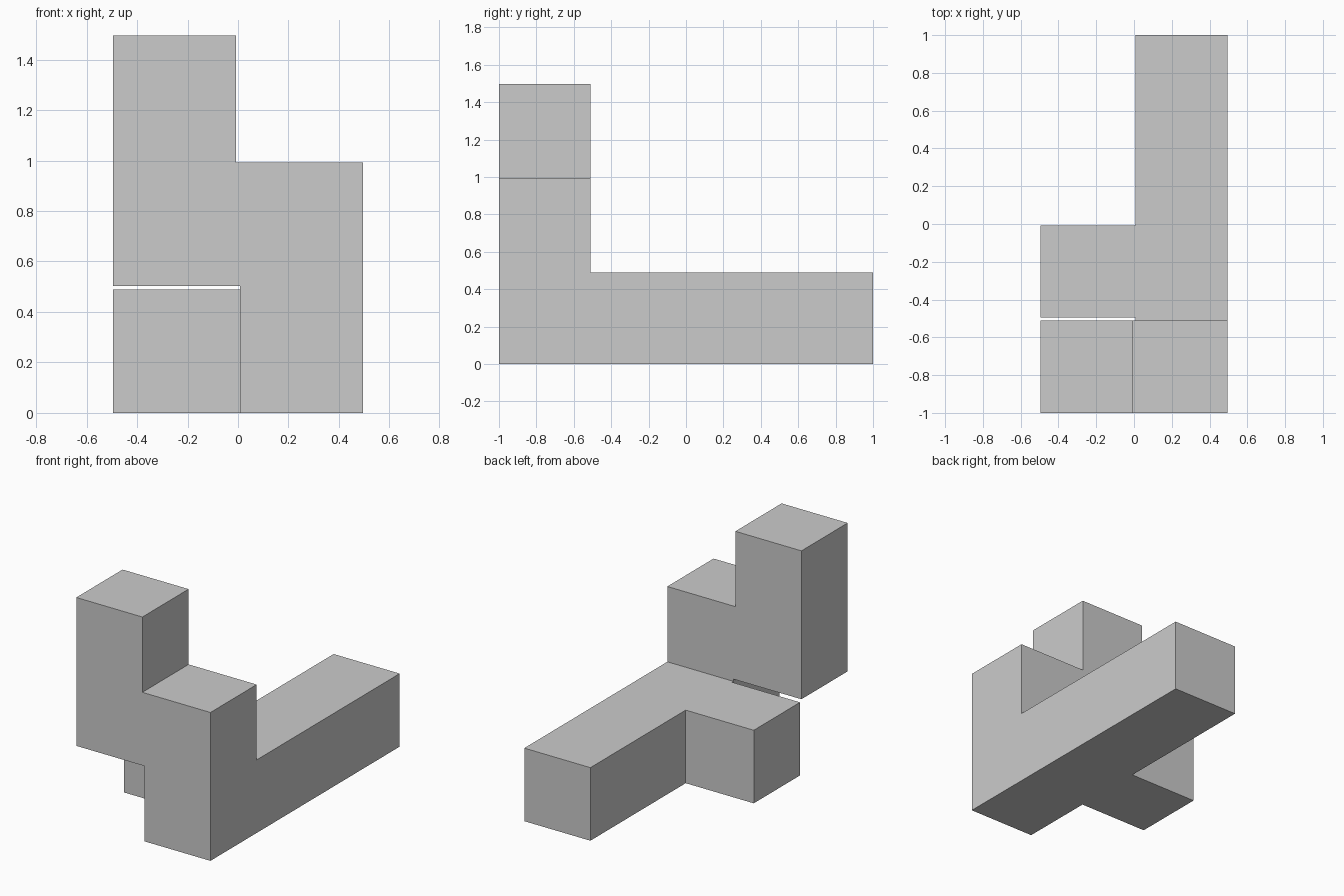
import bpy, bmesh
from itertools import product

if "Cube" in bpy.data.objects:
    bpy.data.objects.remove(bpy.data.objects["Cube"])

D = 0.0075             # clearance on every outer face
U = (2 + 2 * D) / 4    # cube pitch, the long bar is four cubes

# straight runs of cubes: first cell, last cell
RUNS = [
    ((1, 0, 0), (1, 3, 0)),   # long bar
    ((1, 0, 0), (1, 0, 1)),   # front column
    ((0, 0, 1), (1, 0, 1)),   # sideways step
    ((0, 0, 1), (0, 0, 2)),   # raised column
    ((0, 1, 0), (1, 1, 0)),   # side stub
]


def cuts(n):
    return [v for i in range(n) for v in (i * U + D, (i + 1) * U - D)]


X, Y, Z = axes = cuts(2), cuts(4), cuts(3)


# a slab lies in a run if it is between the run's first and last cut
def filled(c):
    return any(all(2 * a[k] <= c[k] <= 2 * b[k] for k in range(3)) for a, b in RUNS)


# outer skin of the joined runs
bm = bmesh.new()
shift = (-U, -2 * U, -D)
for c in product(*(range(len(a) - 1) for a in axes)):
    if not filled(c):
        continue
    for k, s in product(range(3), (0, 1)):
        n = list(c)
        n[k] += 2 * s - 1
        if filled(n):
            continue
        quad = []
        for p, q in ((0, 0), (1, 0), (1, 1), (0, 1)):
            i = list(c)
            i[k] += s
            i[(k + 1) % 3] += p
            i[(k + 2) % 3] += q
            quad.append(bm.verts.new([axes[m][i[m]] + shift[m] for m in range(3)]))
        bm.faces.new(quad if s else quad[::-1])
bmesh.ops.remove_doubles(bm, verts=bm.verts[:], dist=1e-4)
bmesh.ops.dissolve_limit(bm, angle_limit=0.01, verts=bm.verts[:], edges=bm.edges[:])
bmesh.ops.recalc_face_normals(bm, faces=bm.faces[:])

mesh = bpy.data.meshes.new("puzzle_piece")
bm.to_mesh(mesh)
bm.free()
bpy.context.collection.objects.link(bpy.data.objects.new("puzzle_piece", mesh))
